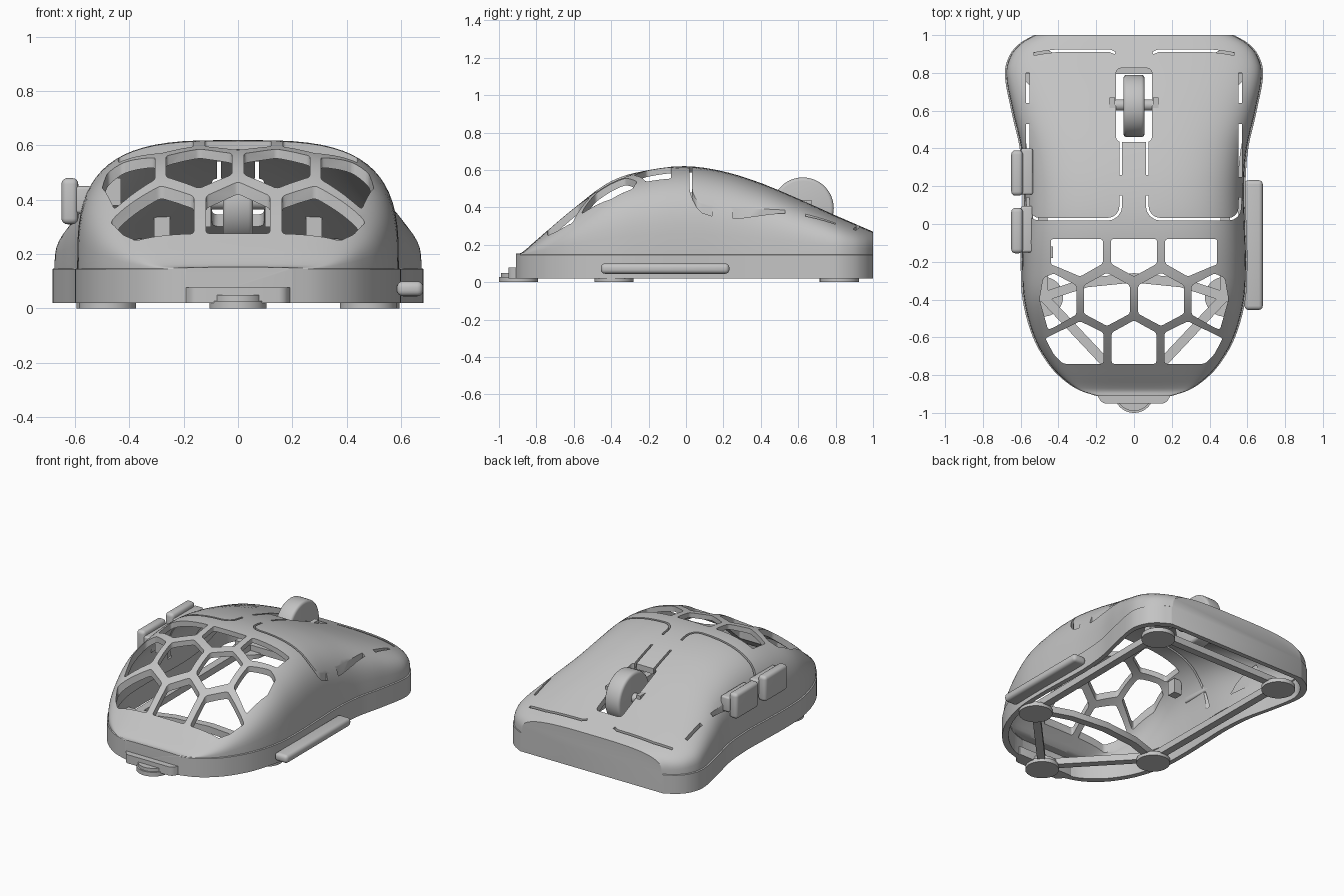
import bpy, bmesh, math
from mathutils import Vector

if "Cube" in bpy.data.objects:
    bpy.data.objects.remove(bpy.data.objects["Cube"])

grey = bpy.data.materials.new("light grey plastic")
grey.use_nodes = True
GREY = (0.55, 0.55, 0.55, 1)
grey.diffuse_color = GREY
grey.node_tree.nodes["Principled BSDF"].inputs["Base Color"].default_value = GREY


def finish(bm, name, smooth=True):
    bmesh.ops.recalc_face_normals(bm, faces=bm.faces)
    mesh = bpy.data.meshes.new(name)
    bm.to_mesh(mesh)
    bm.free()
    obj = bpy.data.objects.new(name, mesh)
    bpy.context.collection.objects.link(obj)
    mesh.materials.append(grey)
    if smooth:
        shade(obj)
    return obj


def shade(obj):
    bpy.ops.object.select_all(action="DESELECT")
    obj.select_set(True)
    bpy.context.view_layer.objects.active = obj
    bpy.ops.object.shade_smooth_by_angle(angle=math.radians(32))


def curve_at(points, y):
    """Smooth interpolation through (y, value) points."""
    last = len(points) - 1
    i = max(k for k in range(last) if points[k][0] <= y or k == 0)

    def slope(k):
        a, b = points[max(k - 1, 0)], points[min(k + 1, last)]
        return (b[1] - a[1]) / (b[0] - a[0])
    (y0, v0), (y1, v1) = points[i], points[i + 1]
    d = y1 - y0
    t = min(max((y - y0) / d, 0), 1)
    return ((2*t**3 - 3*t*t + 1) * v0 + (t**3 - 2*t*t + t) * d * slope(i)
            + (3*t*t - 2*t**3) * v1 + (t**3 - t*t) * d * slope(i + 1))


# Plan half-width and ridge height along the body
WIDTH = [(-.91, .2), (-.88, .29), (-.82, .38), (-.74, .455), (-.6, .535), (-.4, .59), (-.2, .6),
         (0, .595), (.2, .59), (.4, .605), (.6, .65), (.8, .684), (.9, .655), (.96, .6), (1, .53)]
HEIGHT = [(-.91, .152), (-.88, .157), (-.8, .225), (-.6, .395), (-.4, .54), (-.2, .6), (0, .62),
          (.2, .592), (.4, .53), (.6, .447), (.8, .357), (1, .27)]
RIM = .145


def body_loft(inset, bottom, name):
    bm = bmesh.new()
    rings = []
    stations, arc = 64, 36
    for s in range(stations + 1):
        # stations crowd together toward both ends
        u = s / stations
        y = .045 - .955 * math.cos(math.pi * u)
        w = curve_at(WIDTH, y) - inset
        h = max(curve_at(HEIGHT, y) - inset, RIM + .004)
        dome = w - .008
        pts = [(-w, bottom), (-w, RIM)]
        for k in range(arc + 1):
            a = math.pi * (1 - k / arc)
            c, q = math.cos(a), math.sin(a)
            p = 2 / 3.3
            pts.append((dome * math.copysign(abs(c) ** p, c),
                        RIM + .003 + (h - RIM - .003) * max(q, 0) ** p))
        pts += [(w, RIM), (w, bottom)]
        yy = y * (1 - inset)
        rings.append([bm.verts.new((x, yy, z)) for x, z in pts])
    for a, b in zip(rings, rings[1:]):
        n = len(a)
        for i in range(n):
            bm.faces.new((a[i], a[(i + 1) % n], b[(i + 1) % n], b[i]))
    bm.faces.new(rings[0])
    bm.faces.new(rings[-1])
    return finish(bm, name, False)


def prism(bm, pts, z0, z1, radius=0):
    low = [bm.verts.new((x, y, z0)) for x, y in pts]
    high = [bm.verts.new((x, y, z1)) for x, y in pts]
    n = len(pts)
    bm.faces.new(low[::-1])
    bm.faces.new(high)
    for i in range(n):
        bm.faces.new((low[i], low[(i + 1) % n], high[(i + 1) % n], high[i]))
    if radius:
        edges = [e for v in low for e in v.link_edges if e.other_vert(v) in high]
        bmesh.ops.bevel(bm, geom=edges, offset=radius, segments=3, affect="EDGES", profile=.5)


def ribbon(path, width):
    """Closed outline of a constant-width strip along a path."""
    left, right = [], []
    for i, p in enumerate(path):
        d = Vector(path[min(i + 1, len(path) - 1)]) - Vector(path[max(i - 1, 0)])
        side = Vector((-d.y, d.x)).normalized() * width / 2
        left.append(tuple(Vector(p) + side))
        right.append(tuple(Vector(p) - side))
    return left + right[::-1]


def mirrored(pts):
    return [(-x, y) for x, y in pts][::-1]


def subtract(target, cutter):
    cutter.hide_render = True
    mod = target.modifiers.new("cut", "BOOLEAN")
    mod.operation = "DIFFERENCE"
    mod.solver = "EXACT"
    mod.use_self = True
    mod.object = cutter
    bpy.context.view_layer.objects.active = target
    bpy.ops.object.modifier_apply(modifier=mod.name)
    bpy.data.objects.remove(cutter)


# Hollow shell
shell = body_loft(0, .02, "shell")
subtract(shell, body_loft(.032, -.1, "cavity"))

# Honeycomb openings over the palm
bm = bmesh.new()
center_cells = [
    [(-.122, -.08), (.122, -.08), (.122, -.21), (0, -.278), (-.122, -.21)],
    [(-.118, -.74), (.118, -.74), (.118, -.575), (0, -.51), (-.118, -.575)]]
side_cells = [
    [(.165, -.08), (.44, -.08), (.44, -.215), (.41, -.225), (.285, -.278), (.165, -.21)],
    [(.022, -.325), (.143, -.258), (.265, -.325), (.265, -.475), (.143, -.54), (.022, -.475)],
    [(.305, -.325), (.425, -.262), (.48, -.285), (.5, -.4), (.455, -.56), (.42, -.545), (.305, -.48)],
    [(.162, -.74), (.375, -.74), (.425, -.69), (.47, -.605), (.285, -.515), (.162, -.575)]]
for cell in center_cells + side_cells + [mirrored(c) for c in side_cells]:
    prism(bm, cell, .17, 1, .012)
subtract(shell, finish(bm, "honeycomb_cutter", False))

# Wheel opening and the thin slots that free the buttons
bm = bmesh.new()
prism(bm, [(-.095, .435), (.095, .435), (.095, .825), (-.095, .825)], .16, 1, .025)
bend = [(.5 + .06 * math.sin(a), .085 - .06 * math.cos(a)) for a in (0, .4, .8, 1.2, 1.57)]
hook = [(.14 - .07 * math.sin(a), .095 - .07 * math.cos(a)) for a in (0, .4, .8, 1.2, 1.57)]
slots = [([(.07, .15)] + hook[::-1] + bend + [(.562, .14)], .014),
         ([(.07, .26), (.07, .45)], .014),
         ([(.562, .25), (.562, .53)], .018),
         ([(.562, .64), (.562, .8)], .018),
         ([(.1, .905), (.13, .918), (.4, .918), (.47, .91), (.53, .9)], .014)]
for path, width in slots:
    outline = ribbon(path, width)
    prism(bm, outline, .23, 1)
    prism(bm, mirrored(outline), .23, 1)
subtract(shell, finish(bm, "slot_cutter", False))
shade(shell)


def box(name, lo, hi, bevel=0):
    bm = bmesh.new()
    bmesh.ops.create_cube(bm, size=1)
    for v in bm.verts:
        v.co = [l + (c + .5) * (h - l) for l, h, c in zip(lo, hi, v.co)]
    if bevel:
        bmesh.ops.bevel(bm, geom=bm.edges[:], offset=bevel, segments=4, affect="EDGES", profile=.5)
    return finish(bm, name)


def cylinder(name, center, radius, depth, axis="Z", bevel=0):
    bm = bmesh.new()
    bmesh.ops.create_cone(bm, cap_ends=True, segments=48, radius1=radius, radius2=radius, depth=depth)
    if bevel:
        rims = [e for e in bm.edges if abs(e.verts[0].co.z - e.verts[1].co.z) < .001]
        bmesh.ops.bevel(bm, geom=rims, offset=bevel, segments=3, affect="EDGES", profile=.5)
    obj = finish(bm, name)
    obj.location = center
    if axis == "X":
        obj.rotation_euler.y = math.pi / 2
    return obj


# Scroll wheel with axle and brackets
cylinder("scroll_wheel", (0, .625, .395), .165, .112, "X", .018)
cylinder("wheel_axle", (0, .63, .395), .03, .2, "X")
for side in (-1, 1):
    x = side * .115
    box("axle_bracket", (x - .015, .59, .3), (x + .015, .67, .44))
    box("switch_post", (side * .28 - .03, .74, .24), (side * .28 + .03, .8, .35))

# Thumb buttons on the right flank
for y in (.27, -.035):
    box("thumb_button", (-.65, y - .12, .31), (-.588, y + .12, .48), .022)
    box("button_base", (-.6, y - .115, .35), (-.535, y + .13, .45), .012)
box("button_stem", (-.49, -.18, .38), (-.43, -.12, .48))

# Grip bar on the left flank
box("side_bar", (.585, -.455, .045), (.682, .232, .1), .022)

# Rear tab
bm = bmesh.new()
prism(bm, [(-.22, -.86), (-.17, -.95), (.17, -.95), (.22, -.86)], .02, .078, .02)
finish(bm, "rear_tab")
cylinder("rear_tab_boss", (0, -.895, .035), .095, .03)

# Glide feet and the open floor frame linking them
rear, back_l, back_r = (0, -.895), (.48, -.385), (-.48, -.385)
front_l, front_r = (.49, .82), (-.49, .82)
for x, y in (rear, back_l, back_r, front_l, front_r):
    cylinder("glide_foot", (x, y, .014), .105, .028)
struts = [[rear, back_l], [rear, back_r], [back_l, front_l], [back_r, front_r], [front_l, front_r],
          [back_l, (.25, -.31), (0, -.285), (-.25, -.31), back_r]]
struts += [[p, (math.copysign(.58, p[0]), p[1])] for p in (back_l, back_r, front_l, front_r)]
for path in struts:
    bm = bmesh.new()
    prism(bm, ribbon(path, .05), .02, .065)
    finish(bm, "floor_strut")
